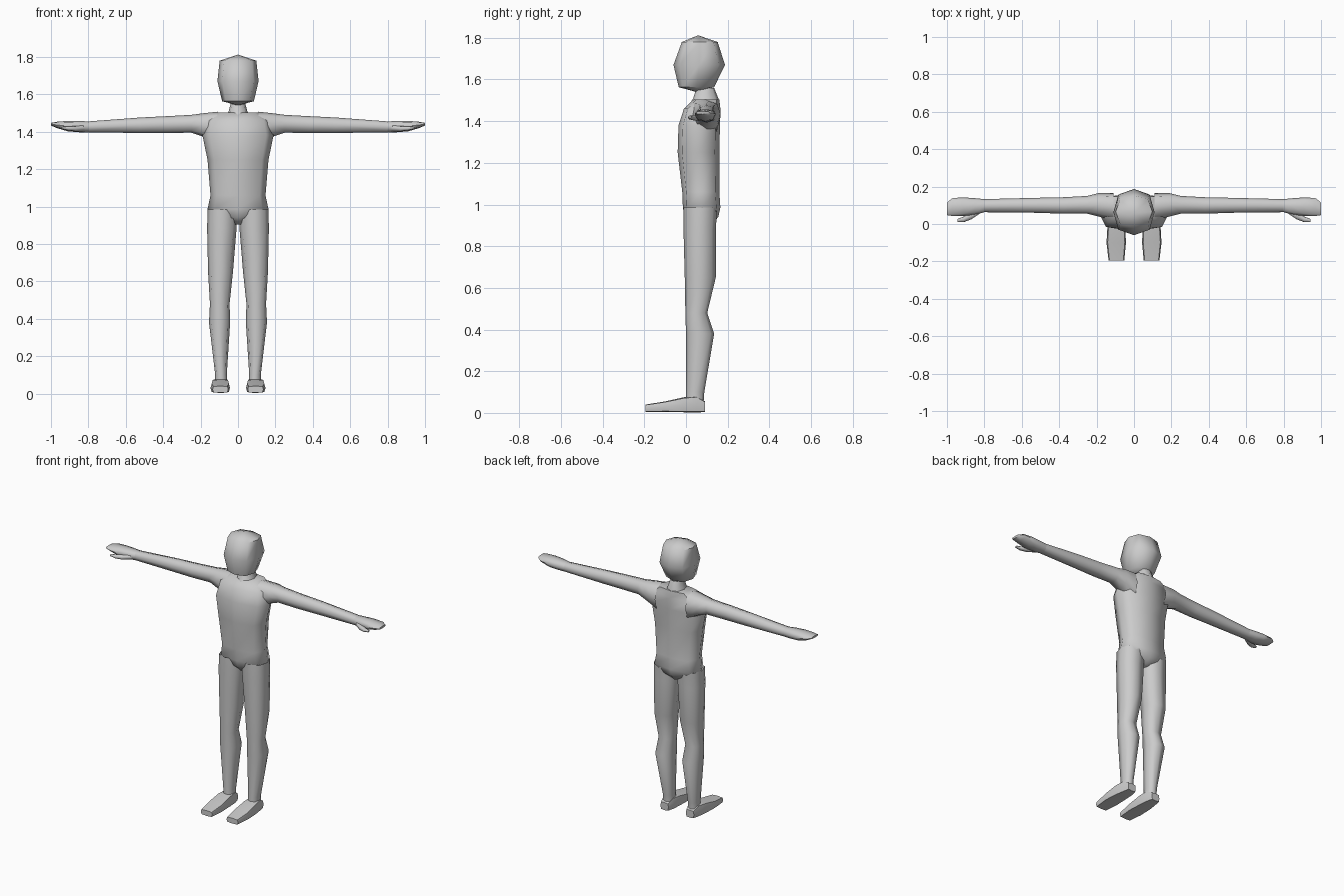
import bpy, bmesh, math


def loft(name, axis, rings, diag=0.76, caps=(False, False), mirror=False, angle=60):
    """Eight-sided loft. Ring = (position, a_min, a_max, b_min, b_max), a and b
    being the next two axes in cyclic order. diag sets how boxy the section is."""
    bm = bmesh.new()
    k = "xyz".index(axis)
    unit = [(1, 0), (diag, diag), (0, 1), (-diag, diag),
            (-1, 0), (-diag, -diag), (0, -1), (diag, -diag)]
    loops = []
    for t, a0, a1, b0, b1 in rings:
        loop = []
        for u, v in unit:
            co = [0, 0, 0]
            co[k] = t
            co[(k + 1) % 3] = (a0 + a1) / 2 + u * (a1 - a0) / 2
            co[(k + 2) % 3] = (b0 + b1) / 2 + v * (b1 - b0) / 2
            loop.append(bm.verts.new(co))
        loops.append(loop)
    for lo, hi in zip(loops, loops[1:]):
        for i in range(8):
            j = (i + 1) % 8
            bm.faces.new((lo[i], lo[j], hi[j], hi[i]))
    if caps[0]:
        bm.faces.new(loops[0][::-1])
    if caps[1]:
        bm.faces.new(loops[-1])
    bmesh.ops.remove_doubles(bm, verts=bm.verts, dist=1e-5)
    bmesh.ops.recalc_face_normals(bm, faces=bm.faces)
    me = bpy.data.meshes.new(name)
    bm.to_mesh(me)
    bm.free()
    ob = bpy.data.objects.new(name, me)
    bpy.context.collection.objects.link(ob)
    bpy.ops.object.select_all(action='DESELECT')
    ob.select_set(True)
    bpy.context.view_layer.objects.active = ob
    bpy.ops.object.shade_smooth_by_angle(angle=math.radians(angle))
    if mirror:
        m = ob.modifiers.new("mirror", 'MIRROR')
        m.use_axis[0] = True
        m.use_mirror_merge = False
    return ob


# Head: pole, three rings, pole
loft("head", "z", [
    (1.54, 0, 0, 0.05, 0.05),
    (1.563, -0.085, 0.085, -0.035, 0.135),
    (1.67, -0.11, 0.11, -0.06, 0.187),
    (1.78, -0.098, 0.098, -0.02, 0.152),
    (1.812, 0, 0, 0.058, 0.058)])

# Neck
loft("neck", "z", [
    (1.48, -0.062, 0.062, 0.015, 0.16),
    (1.51, -0.05, 0.05, 0.035, 0.155),
    (1.56, -0.036, 0.036, 0.05, 0.135)])

# Torso with pelvis
loft("torso", "z", [
    (0.905, -0.02, 0.02, 0.03, 0.125),
    (0.94, -0.10, 0.10, -0.005, 0.155),
    (0.985, -0.163, 0.163, -0.015, 0.165),
    (1.06, -0.147, 0.147, -0.018, 0.16),
    (1.25, -0.163, 0.163, -0.04, 0.16),
    (1.38, -0.19, 0.19, -0.036, 0.163),
    (1.46, -0.175, 0.175, -0.01, 0.165),
    (1.503, -0.11, 0.11, 0.035, 0.16)], diag=0.79, caps=(True, True))

# Arms
loft("arm", "x", [
    (0.11, 0.02, 0.165, 1.33, 1.507),
    (0.19, 0.04, 0.165, 1.375, 1.498),
    (0.25, 0.055, 0.15, 1.395, 1.49),
    (0.38, 0.055, 0.143, 1.393, 1.483),
    (0.52, 0.06, 0.14, 1.393, 1.476),
    (0.80, 0.063, 0.133, 1.397, 1.455)], mirror=True)

# Hands: mitten and thumb
loft("hand", "x", [
    (0.80, 0.063, 0.133, 1.397, 1.455),
    (0.85, 0.05, 0.138, 1.397, 1.457),
    (0.91, 0.043, 0.142, 1.402, 1.458),
    (0.97, 0.043, 0.139, 1.42, 1.453),
    (1.0, 0.047, 0.115, 1.433, 1.447)], caps=(False, True), mirror=True)
loft("thumb", "x", [
    (0.82, 0.058, 0.095, 1.402, 1.437),
    (0.87, 0.025, 0.065, 1.402, 1.43),
    (0.91, 0.01, 0.04, 1.407, 1.428),
    (0.943, 0.01, 0.027, 1.415, 1.426)], caps=(False, True), mirror=True)

# Legs
loft("leg", "z", [
    (0.06, 0.058, 0.123, 0.0, 0.085),
    (0.10, 0.06, 0.122, 0.0, 0.088),
    (0.38, 0.042, 0.155, 0.0, 0.135),
    (0.48, 0.045, 0.15, -0.003, 0.102),
    (0.65, 0.027, 0.16, -0.006, 0.143),
    (0.88, 0.008, 0.165, -0.012, 0.143),
    (0.985, 0.004, 0.163, -0.013, 0.15)], mirror=True)

# Feet
loft("foot", "y", [
    (-0.194, 0.005, 0.04, 0.052, 0.136),
    (-0.10, 0.005, 0.055, 0.043, 0.147),
    (-0.01, 0.003, 0.075, 0.047, 0.142),
    (0.05, 0.002, 0.08, 0.052, 0.132),
    (0.092, 0.004, 0.055, 0.064, 0.122)],
    diag=0.88, caps=(True, True), mirror=True, angle=40)
